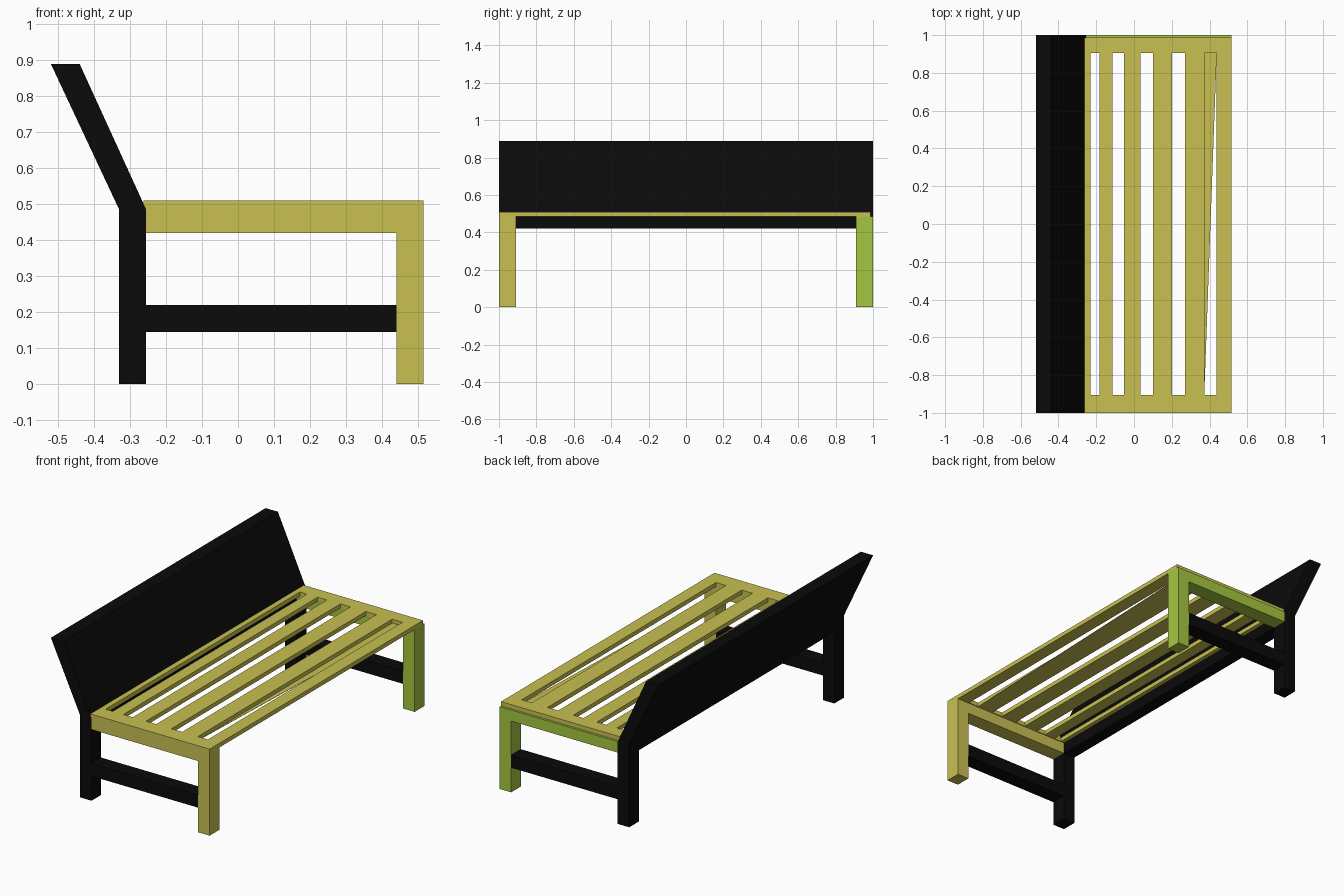
import bpy, bmesh
from mathutils import Vector

cube = bpy.data.objects.get("Cube")
if cube:
    bpy.data.objects.remove(cube, do_unlink=True)


def material(name, rgb):
    mat = bpy.data.materials.new(name)
    mat.use_nodes = True
    color = (*rgb, 1)
    mat.diffuse_color = color
    mat.node_tree.nodes["Principled BSDF"].inputs["Base Color"].default_value = color
    return mat


YELLOW = material("straw yellow", (0.58, 0.53, 0.085))
GREEN = material("lime green", (0.376, 0.565, 0.051))
BLACK = material("black", (0.003, 0.003, 0.003))


def finish(name, bm, mat):
    bmesh.ops.recalc_face_normals(bm, faces=bm.faces)
    mesh = bpy.data.meshes.new(name)
    bm.to_mesh(mesh)
    bm.free()
    mesh.materials.append(mat)
    obj = bpy.data.objects.new(name, mesh)
    bpy.context.collection.objects.link(obj)
    return obj


def extrude(bm, vec):
    """Turn the flat faces of bm into a solid."""
    geom = bmesh.ops.extrude_face_region(bm, geom=bm.faces[:])["geom"]
    verts = [v for v in geom if isinstance(v, bmesh.types.BMVert)]
    bmesh.ops.translate(bm, verts=verts, vec=vec)


def prism(name, profile, y0, y1, mat):
    """Extrude an x-z profile along y."""
    bm = bmesh.new()
    bm.faces.new([bm.verts.new((x, y0, z)) for x, z in profile])
    extrude(bm, Vector((0, y1 - y0, 0)))
    return finish(name, bm, mat)


def box(name, x0, x1, y0, y1, z0, z1, mat):
    return prism(name, [(x0, z0), (x1, z0), (x1, z1), (x0, z1)], y0, y1, mat)


BACK, INNER, LEG_IN, FRONT = -0.33, -0.255, 0.44, 0.515
END, LEG_Y = 1.0, 0.91
RAIL_Z, SEAT_Z, TOP_Z = 0.42, 0.485, 0.51

# End frames: angled rail-and-leg piece, rear leg and low stretcher
angle = [(INNER, RAIL_Z), (LEG_IN, RAIL_Z), (LEG_IN, 0), (FRONT, 0),
         (FRONT, SEAT_Z), (INNER, SEAT_Z)]
for side, y0, y1, mat in (("near", -END, -LEG_Y, YELLOW), ("far", LEG_Y, END, GREEN)):
    prism(side + "_leg_and_rail", angle, y0, y1, mat)
    box(side + "_rear_leg", BACK, INNER, y0, y1, 0, SEAT_Z, BLACK)
    box(side + "_stretcher", INNER, LEG_IN, y0, y1, 0.145, 0.22, BLACK)

# Rear beam and sloping backrest
box("rear_beam", BACK, INNER, -LEG_Y, LEG_Y, RAIL_Z, SEAT_Z, BLACK)
prism("backrest", [(BACK, SEAT_Z), (INNER, SEAT_Z), (-0.44, 0.89), (-0.52, 0.89)],
      -END, END, BLACK)

# Slotted seat: a grid of cells with the slots left out
slots = [(-0.23, -0.183), (-0.114, -0.053), (0.034, 0.1), (0.2, 0.27), (0.372, 0.438)]
xs = [-0.262] + [x for slot in slots for x in slot] + [FRONT]
ys = [-END, -0.905, 0.905, 0.987]
bm = bmesh.new()
grid = [[bm.verts.new((x, y, SEAT_Z)) for y in ys] for x in xs]
for i in range(len(xs) - 1):
    for j in range(len(ys) - 1):
        if i % 2 == 0 or j != 1:
            bm.faces.new((grid[i][j], grid[i + 1][j], grid[i + 1][j + 1], grid[i][j + 1]))
extrude(bm, Vector((0, 0, TOP_Z - SEAT_Z)))
finish("slotted_seat", bm, YELLOW)

# Thin wedge closing half of the front slot on the underside
left, right = slots[-1]
bm = bmesh.new()
bm.faces.new([bm.verts.new((x, y, SEAT_Z)) for x, y in
              ((left, ys[1]), (right, ys[2]), (left, ys[2]))])
extrude(bm, Vector((0, 0, 0.002)))
finish("slot_wedge", bm, YELLOW)
